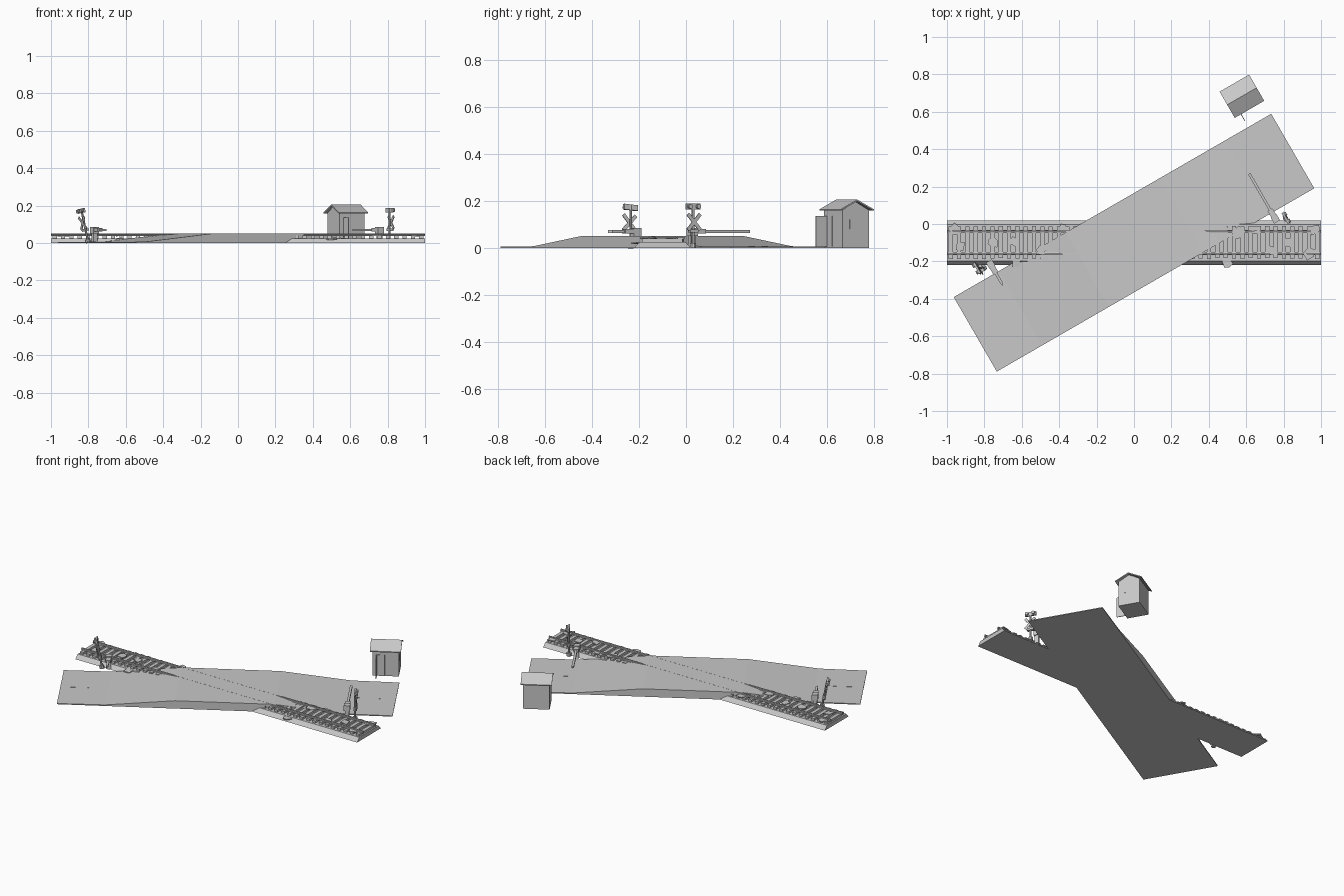
import bpy, bmesh, math, random
from mathutils import Vector, Matrix

if "Cube" in bpy.data.objects:
    bpy.data.objects.remove(bpy.data.objects["Cube"])

random.seed(4)
grey = bpy.data.materials.new("plain_grey")
grey.diffuse_color = (0.58, 0.58, 0.58, 1)
grey.use_nodes = True
grey.node_tree.nodes["Principled BSDF"].inputs["Base Color"].default_value = grey.diffuse_color
A = math.radians(30)
ROAD = Matrix.Translation((0, -0.1, 0)) @ Matrix.Rotation(A, 4, 'Z')


def finish(name, bm, m=None):
    if m is not None:
        bm.transform(m)
    bmesh.ops.recalc_face_normals(bm, faces=bm.faces)
    me = bpy.data.meshes.new(name)
    bm.to_mesh(me)
    bm.free()
    me.materials.append(grey)
    ob = bpy.data.objects.new(name, me)
    bpy.context.collection.objects.link(ob)
    return ob


def add_box(bm, lo, hi, m=Matrix()):
    lo, hi = Vector(lo), Vector(hi)
    s = hi - lo
    bmesh.ops.create_cube(bm, size=1, matrix=m @ Matrix.Translation((lo + hi) / 2)
                          @ Matrix.Diagonal((s.x, s.y, s.z, 1)))


def add_cyl(bm, r, p, q, n=8, m=Matrix()):
    p, q = Vector(p), Vector(q)
    d = q - p
    rot = d.to_track_quat('Z', 'Y').to_matrix().to_4x4()
    bmesh.ops.create_cone(bm, cap_ends=True, segments=n, radius1=r, radius2=r, depth=d.length,
                          matrix=m @ Matrix.Translation((p + q) / 2) @ rot)


def add_prism(bm, pts, offset, m=Matrix()):
    a = [bm.verts.new(m @ Vector(p)) for p in pts]
    b = [bm.verts.new(m @ (Vector(p) + Vector(offset))) for p in pts]
    bm.faces.new(a)
    bm.faces.new(b[::-1])
    for i in range(len(a)):
        j = (i + 1) % len(a)
        bm.faces.new((a[i], a[j], b[j], b[i]))


# humped road slab
bm = bmesh.new()
prof = [(-0.98, 0), (0.98, 0), (0.98, 0.005), (0.7, 0.007), (0.29, 0.0505),
        (-0.29, 0.0505), (-0.7, 0.007), (-0.98, 0.005)]
add_prism(bm, [(u, -0.23, z) for u, z in prof], (0, 0.46, 0))
finish("road", bm, ROAD)

# faint centre dashes
bm = bmesh.new()
for u in (-0.9, -0.8, 0.76, 0.87):
    add_box(bm, (u - 0.02, -0.004, 0.004), (u + 0.02, 0.004, 0.0075))
finish("road_dashes", bm, ROAD)

# ballast bed
bm = bmesh.new()
add_prism(bm, [(-1, y, z) for y, z in ((-0.22, 0), (0.02, 0), (-0.002, 0.025), (-0.198, 0.025))], (2, 0, 0))
finish("track_bed", bm)

# sleepers
bm = bmesh.new()
n = 45
for i in range(n):
    x = -0.98 + 1.96 * i / (n - 1)
    j = random.uniform(-0.003, 0.003)
    add_box(bm, (x - 0.011, -0.185 + j, 0.022), (x + 0.011, -0.012 + j, 0.039))
finish("sleepers", bm)

# rails with foot, web and head
bm = bmesh.new()
for y in (-0.04, -0.158):
    half = [(0.007, 0.038), (0.007, 0.041), (0.002, 0.042), (0.002, 0.046), (0.004, 0.047), (0.004, 0.051)]
    pts = [(-1, y + a, z) for a, z in half] + [(-1, y - a, z) for a, z in half[::-1]]
    add_prism(bm, pts, (2, 0, 0))
finish("rails", bm)

# broken flat debris on and beside the track
bm = bmesh.new()
spots = [(-0.96, -0.03, .037), (-0.93, -0.12, .037), (-0.76, -0.1, .037), (-0.64, -0.09, .037),
         (-0.5, -0.14, .037), (-0.38, -0.02, .037), (-0.63, -0.21, .018), (0.5, -0.215, .018),
         (0.56, -0.05, .037), (0.65, -0.03, .037), (0.74, -0.14, .037), (0.83, -0.1, .037),
         (0.94, -0.16, .037), (0.97, -0.03, .037)]
for x, y, z in spots:
    k = random.randint(4, 6)
    t = random.uniform(0, 6)
    pts = []
    for i in range(k):
        r = random.uniform(0.02, 0.04)
        a = t + i * math.tau / k
        pts.append((x + r * math.cos(a), y + r * math.sin(a), z + random.uniform(-0.002, 0.002)))
    add_prism(bm, pts, (0, 0, 0.006))
finish("debris_plates", bm)


# warning signals: local x along the road, local y across it
def signal(name, x, y, side, tilt):
    m = (Matrix.Translation((x, y, 0)) @ Matrix.Rotation(tilt, 4, 'Y')
         @ Matrix.Rotation(A + (math.pi if side < 0 else 0), 4, 'Z'))
    bm = bmesh.new()
    add_cyl(bm, 0.006, (0, 0, 0), (0, 0, 0.185))
    add_cyl(bm, 0.014, (0, 0, 0), (0, 0, 0.02))
    finish(name + "_pole", bm, m)
    bm = bmesh.new()
    for s in (-1, 1):
        r = Matrix.Translation((0.009, 0, 0.11)) @ Matrix.Rotation(s * math.radians(48), 4, 'X')
        add_box(bm, (-0.002, -0.045, -0.008), (0.002, 0.045, 0.008), r)
    finish(name + "_crossed_boards", bm, m)
    bm = bmesh.new()
    add_box(bm, (-0.004, -0.034, 0.164), (0.006, 0.034, 0.188))
    for s in (-1, 1):
        add_cyl(bm, 0.010, (0.004, s * 0.02, 0.176), (0.018, s * 0.02, 0.176), 10)
    add_box(bm, (-0.008, -0.02, 0.065), (0.012, 0.02, 0.078))
    finish(name + "_lamps", bm, m)


signal("right_signal", 0.81, 0.03, 1, 0.0)
signal("left_signal", -0.80, -0.235, -1, math.radians(-12))


# barrier gates, arm runs along local +y
def gate(name, x, y, ang, length, tip):
    m = Matrix.Translation((x, y, 0)) @ Matrix.Rotation(ang, 4, 'Z')
    bm = bmesh.new()
    add_box(bm, (-0.012, -0.012, 0), (0.012, 0.012, 0.06))
    add_box(bm, (-0.018, -0.016, 0.05), (0.018, 0.02, 0.085))
    finish(name + "_post", bm, m)
    bm = bmesh.new()
    add_box(bm, (-0.015, 0.01, 0.062), (0.015, 0.06, 0.08))
    add_box(bm, (-0.007, 0.06, 0.064), (0.007, length, 0.076))
    # splintered tip
    add_prism(bm, [(-0.007, length, 0.064), (0.007, length, 0.064), (0.004, length + tip, 0.064)], (0, 0, 0.012))
    finish(name + "_arm", bm, m)


gate("right_gate", 0.757, 0.025, A, 0.28, 0.004)
gate("left_gate", -0.768, -0.212, A + math.pi, 0.12, 0.015)

# hut, local x along the ridge
HUT = Matrix.Translation((0.577, 0.683, 0)) @ Matrix.Rotation(A, 4, 'Z')
bm = bmesh.new()
add_prism(bm, [(-0.077, -0.066, 0), (-0.077, 0.066, 0), (-0.077, 0.066, 0.16),
               (-0.077, 0, 0.196), (-0.077, -0.066, 0.16)], (0.154, 0, 0))
finish("hut_walls", bm, HUT)
bm = bmesh.new()
add_prism(bm, [(-0.091, -0.081, 0.158), (-0.091, 0, 0.198), (-0.091, 0.081, 0.158),
               (-0.091, 0.081, 0.164), (-0.091, 0, 0.205), (-0.091, -0.081, 0.164)], (0.182, 0, 0))
finish("hut_roof", bm, HUT)
bm = bmesh.new()
add_box(bm, (0.076, -0.03, 0.08), (0.079, -0.012, 0.12))
add_box(bm, (-0.05, -0.068, 0.005), (-0.005, -0.065, 0.135))
finish("hut_window_and_doorway", bm, HUT)
bm = bmesh.new()
add_box(bm, (-0.054, -0.122, 0.005), (-0.05, -0.066, 0.135))
finish("hut_open_door", bm, HUT)
